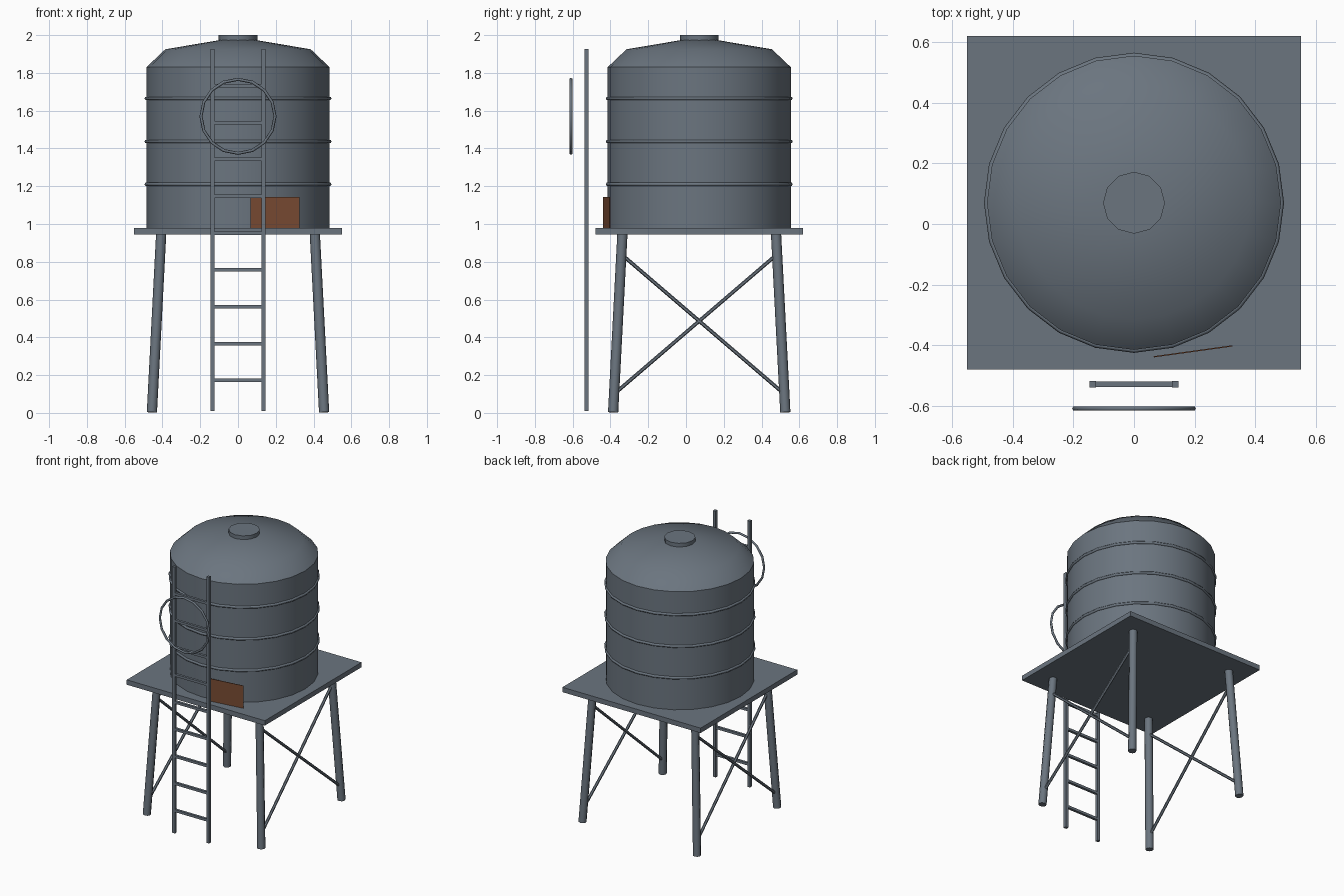
import bpy, bmesh, math
from mathutils import Matrix, Vector

if "Cube" in bpy.data.objects:
    bpy.data.objects.remove(bpy.data.objects["Cube"], do_unlink=True)

CY = 0.07  # depth of the tower axis


def material(name, rgb):
    m = bpy.data.materials.new(name)
    m.use_nodes = True
    m.diffuse_color = (*rgb, 1)
    m.node_tree.nodes["Principled BSDF"].inputs["Base Color"].default_value = (*rgb, 1)
    return m


steel = material("blue_grey_steel", (0.147, 0.178, 0.213))
rust = material("rust_brown", (0.19, 0.07, 0.032))


def finish(name, bm, mat=steel, smooth=None):
    bmesh.ops.recalc_face_normals(bm, faces=bm.faces[:])
    me = bpy.data.meshes.new(name)
    bm.to_mesh(me)
    bm.free()
    me.materials.append(mat)
    ob = bpy.data.objects.new(name, me)
    bpy.context.collection.objects.link(ob)
    if smooth:
        bpy.ops.object.select_all(action="DESELECT")
        ob.select_set(True)
        bpy.context.view_layer.objects.active = ob
        bpy.ops.object.shade_smooth_by_angle(angle=math.radians(smooth))
    return ob


def box(name, center, size, mat=steel, turn=0):
    bm = bmesh.new()
    mtx = Matrix.Translation(center) @ Matrix.Rotation(turn, 4, "Z") @ Matrix.Diagonal((*size, 1))
    bmesh.ops.create_cube(bm, size=1, matrix=mtx)
    return finish(name, bm, mat)


def tube(name, a, b, r, sides=8):
    a, b = Vector(a), Vector(b)
    bm = bmesh.new()
    mtx = Matrix.Translation((a + b) / 2) @ (b - a).to_track_quat("Z", "Y").to_matrix().to_4x4()
    bmesh.ops.create_cone(bm, cap_ends=True, segments=sides, radius1=r, radius2=r,
                          depth=(b - a).length, matrix=mtx)
    return finish(name, bm, steel, 50)


def lathe(name, profile, sides, smooth, closed=False, mtx=Matrix.Translation((0, CY, 0))):
    """Revolve (radius, height) points round z; open profiles get end caps."""
    bm = bmesh.new()
    rings = []
    for r, z in profile:
        angles = [math.tau * i / sides for i in range(sides)]
        rings.append([bm.verts.new((r * math.cos(a), r * math.sin(a), z)) for a in angles])
    pairs = list(zip(rings, rings[1:]))
    if closed:
        pairs.append((rings[-1], rings[0]))
    else:
        bm.faces.new(rings[0])
        bm.faces.new(rings[-1])
    for lo, hi in pairs:
        for i in range(sides):
            j = (i + 1) % sides
            bm.faces.new((lo[i], lo[j], hi[j], hi[i]))
    bm.transform(mtx)
    return finish(name, bm, steel, smooth)


def circle(radius, height, r, n):
    return [(radius + r * math.cos(math.tau * i / n), height + r * math.sin(math.tau * i / n))
            for i in range(n)]


# Tank: wall, raised hoops, domed roof and hatch
R = 0.485
lathe("tank_wall", [(R, 0.975), (R, 1.83)], 24, 40)
for i, z in enumerate((1.21, 1.437, 1.665)):
    lathe(f"tank_band_{i + 1}", circle(R, z, 0.01, 6), 24, 70, closed=True)
lathe("tank_roof", [(R, 1.83), (0.385, 1.925), (0.1, 1.973)], 24, 40)
lathe("roof_hatch", [(0.102, 1.965), (0.102, 2.0)], 12, 40)

# Platform
box("platform", (0, CY, 0.9625), (1.1, 1.1, 0.035))


# Splayed legs with cross braces on both sides
def leg_point(sx, sy, z):
    d = 0.456 - 0.052 * z
    return (sx * d, CY + sy * d, z)


for sx, side in ((1, "left"), (-1, "right")):
    for sy, end in ((-1, "front"), (1, "back")):
        tube(f"{end}_{side}_leg", leg_point(sx, sy, 0.003), leg_point(sx, sy, 0.955), 0.027)
        tube(f"{end}_{side}_brace", leg_point(sx, sy, 0.1), leg_point(sx, -sy, 0.84), 0.01, 6)

# Ladder
LY = -0.528
for sx, side in ((1, "left"), (-1, "right")):
    box(f"ladder_{side}_rail", (sx * 0.136, LY, 0.968), (0.021, 0.021, 1.916))
for i in range(9):
    box(f"ladder_rung_{i + 1}", (0, LY, 0.172 + 0.195 * i), (0.27, 0.018, 0.018))

# Safety hoop in front of the ladder
lathe("ladder_hoop", circle(0.196, 0, 0.008, 6), 16, 70, closed=True,
      mtx=Matrix.Translation((0, -0.609, 1.57)) @ Matrix.Rotation(math.pi / 2, 4, "X"))

# Rusty plate standing on the platform
box("rust_plate", (0.195, -0.42, 1.061), (0.262, 0.004, 0.162), rust, math.atan2(0.036, 0.26))
